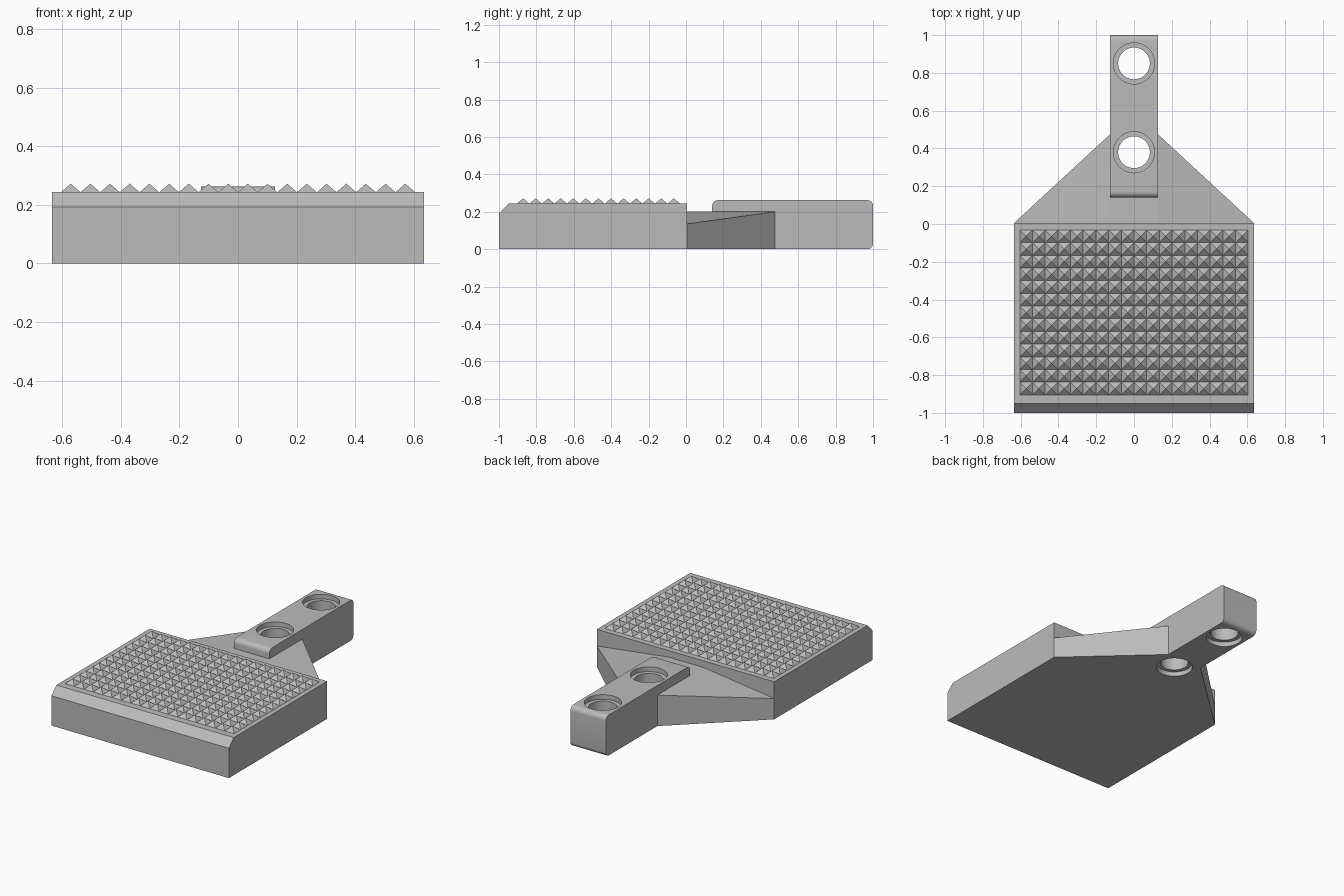
import bpy, bmesh, math

cube = bpy.data.objects.get("Cube")
if cube:
    bpy.data.objects.remove(cube, do_unlink=True)

GREY = (0.5, 0.5, 0.5, 1)
mat = bpy.data.materials.new("plain grey")
mat.use_nodes = True
mat.diffuse_color = GREY
mat.node_tree.nodes["Principled BSDF"].inputs["Base Color"].default_value = GREY

HALF_W, BACK_Y, TOP = 0.635, 0.005, 0.243     # pad
BAR_W, NECK_Z, BAR_TOP = 0.127, 0.2, 0.262    # bar
GUSSET_Y, GUSSET_Z = 0.475, 0.135


def finish(name, bm):
    bmesh.ops.recalc_face_normals(bm, faces=bm.faces)
    mesh = bpy.data.meshes.new(name)
    bm.to_mesh(mesh)
    bm.free()
    mesh.materials.append(mat)
    obj = bpy.data.objects.new(name, mesh)
    bpy.context.collection.objects.link(obj)
    return obj


def extrude_x(name, profile, half):
    """Extrude a (y, z) profile from -half to +half along x."""
    bm = bmesh.new()
    face = bm.faces.new([bm.verts.new((-half, y, z)) for y, z in profile])
    ext = bmesh.ops.extrude_face_region(bm, geom=[face])["geom"]
    verts = [v for v in ext if isinstance(v, bmesh.types.BMVert)]
    bmesh.ops.translate(bm, verts=verts, vec=(2 * half, 0, 0))
    return finish(name, bm)


def rounded(cy, cz, r, start, steps=6):
    """Quarter arc, counter-clockwise from the start angle."""
    angles = [math.radians(start + 90 * i / steps) for i in range(steps + 1)]
    return [(cy + r * math.cos(a), cz + r * math.sin(a)) for a in angles]


# Foot pad with a chamfered front edge
extrude_x("pad", [(-1, 0), (BACK_Y, 0), (BACK_Y, TOP), (-0.95, TOP), (-1, 0.193)], HALF_W)

# Grid of grip pyramids
COLS, ROWS, PITCH, SPIKE = 18, 13, 0.0672, 0.029
bm = bmesh.new()
for c in range(COLS):
    for r in range(ROWS):
        x = (c - (COLS - 1) / 2) * PITCH
        y = -0.468 + (r - (ROWS - 1) / 2) * PITCH
        h = PITCH / 2
        base = [bm.verts.new((x + sx * h, y + sy * h, TOP))
                for sx, sy in ((-1, -1), (1, -1), (1, 1), (-1, 1))]
        tip = bm.verts.new((x, y, TOP + SPIKE))
        for i in range(4):
            bm.faces.new((base[i], base[(i + 1) % 4], tip))
finish("grip_pyramids", bm)

# Sloping gussets on both sides of the bar
for name, s in (("left_gusset", 1), ("right_gusset", -1)):
    bm = bmesh.new()
    corners = ((BAR_W, BACK_Y, NECK_Z), (HALF_W, BACK_Y, GUSSET_Z), (BAR_W, GUSSET_Y, NECK_Z))
    low = [bm.verts.new((s * x, y, 0)) for x, y, z in corners]
    high = [bm.verts.new((s * x, y, z)) for x, y, z in corners]
    bm.faces.new(low)
    bm.faces.new(high)
    for i in range(3):
        j = (i + 1) % 3
        bm.faces.new((low[i], low[j], high[j], high[i]))
    finish(name, bm)

# Mounting bar with a low neck and rounded ends
R = 0.03
profile = [(BACK_Y, 0)]
profile += rounded(1 - R, R, R, -90)
profile += rounded(1 - R, BAR_TOP - R, R, 0)
profile += rounded(0.14 + R, BAR_TOP - R, R, 90)
profile += [(0.14, NECK_Z), (BACK_Y, NECK_Z)]
bar = extrude_x("mounting_bar", profile, BAR_W)

# Bolt holes, counterbored top and bottom
BORE, SINK, DEPTH = 0.084, 0.109, 0.03
hole = [(BORE, DEPTH), (BORE, BAR_TOP - DEPTH)]
hole = [(SINK, -0.1), (SINK, DEPTH)] + hole + [(SINK, BAR_TOP - DEPTH), (SINK, BAR_TOP + 0.1)]
SIDES = 48
for n, cy in enumerate((0.38, 0.85)):
    bm = bmesh.new()
    rings = [[bm.verts.new((r * math.cos(math.tau * i / SIDES),
                            cy + r * math.sin(math.tau * i / SIDES), z))
              for i in range(SIDES)] for r, z in hole]
    for a, b in zip(rings, rings[1:]):
        for i in range(SIDES):
            j = (i + 1) % SIDES
            bm.faces.new((a[i], a[j], b[j], b[i]))
    bm.faces.new(rings[0])
    bm.faces.new(rings[-1])
    cutter = finish(f"hole_cutter_{n + 1}", bm)
    cutter.hide_render = True
    mod = bar.modifiers.new("bolt_hole", "BOOLEAN")
    mod.operation = "DIFFERENCE"
    mod.solver = "EXACT"
    mod.object = cutter
    bpy.context.view_layer.objects.active = bar
    bpy.ops.object.modifier_apply(modifier=mod.name)
    bpy.data.objects.remove(cutter, do_unlink=True)

bpy.ops.object.select_all(action="DESELECT")
bar.select_set(True)
bpy.context.view_layer.objects.active = bar
bpy.ops.object.shade_smooth_by_angle(angle=math.radians(30))
